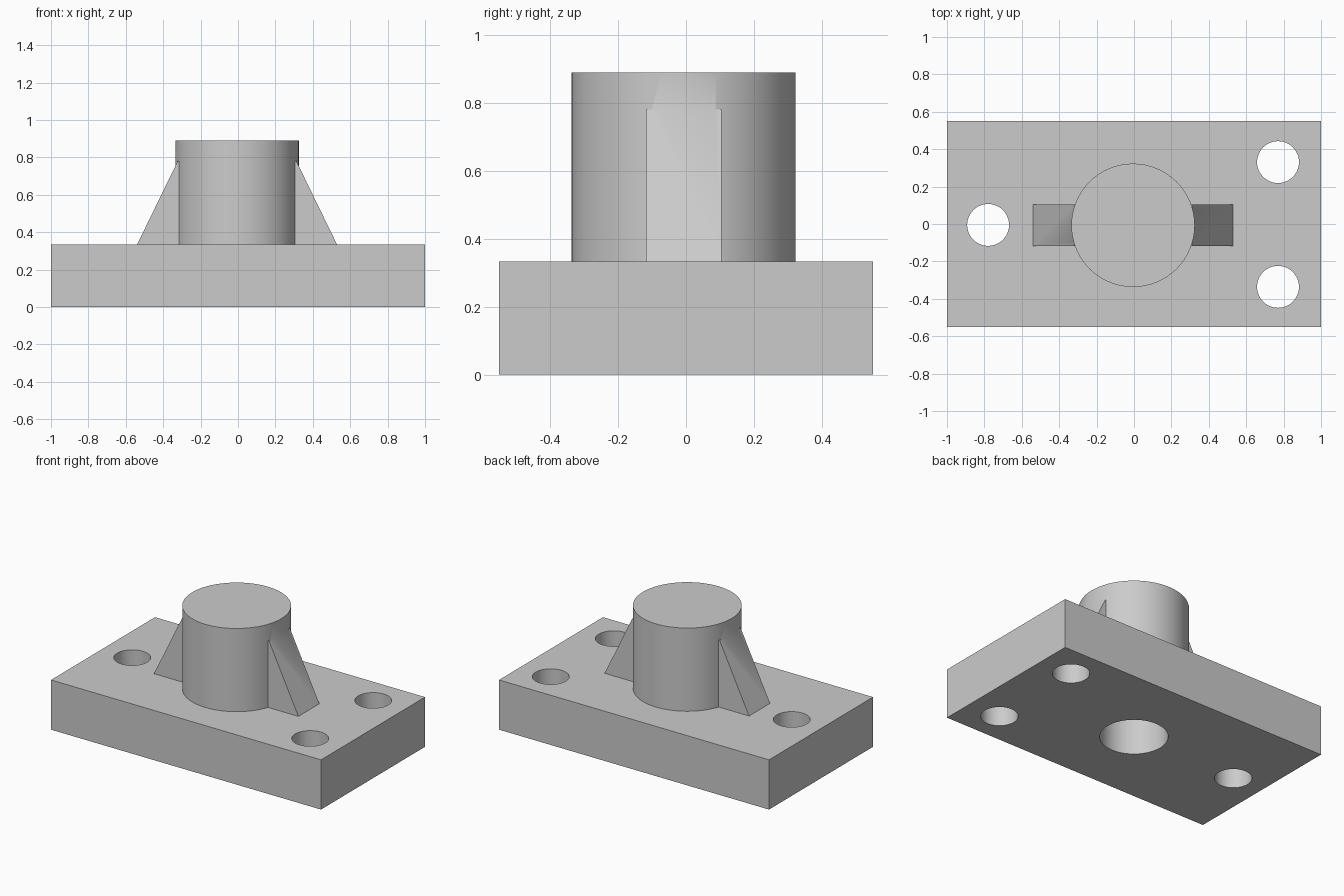
import bpy, bmesh
from mathutils import Matrix

if "Cube" in bpy.data.objects:
    bpy.data.objects.remove(bpy.data.objects["Cube"])

CX, CY = -0.005, -0.007      # boss axis
PLATE_TOP, BOSS_TOP, RIB_TOP = 0.333, 0.89, 0.78
BOSS_R, BORE_R, HOLE_R = 0.33, 0.205, 0.112


def make_object(name, bm):
    bmesh.ops.recalc_face_normals(bm, faces=bm.faces)
    mesh = bpy.data.meshes.new(name)
    bm.to_mesh(mesh)
    bm.free()
    obj = bpy.data.objects.new(name, mesh)
    bpy.context.collection.objects.link(obj)
    return obj


def cylinder(name, x, y, z0, z1, r, sides=64):
    bm = bmesh.new()
    bmesh.ops.create_cone(bm, cap_ends=True, segments=sides, radius1=r, radius2=r,
                          depth=z1 - z0, matrix=Matrix.Translation((x, y, (z0 + z1) / 2)))
    return make_object(name, bm)


def prism(name, profile, y0, y1):
    # Extrude an XZ profile along y
    bm = bmesh.new()
    face = bm.faces.new([bm.verts.new((x, y0, z)) for x, z in profile])
    ext = bmesh.ops.extrude_face_region(bm, geom=[face])
    moved = [v for v in ext["geom"] if isinstance(v, bmesh.types.BMVert)]
    bmesh.ops.translate(bm, verts=moved, vec=(0, y1 - y0, 0))
    return make_object(name, bm)


def boolean(target, other, operation):
    mod = target.modifiers.new(other.name, 'BOOLEAN')
    mod.operation = operation
    mod.solver = 'EXACT'
    mod.object = other
    bpy.context.view_layer.objects.active = target
    bpy.ops.object.modifier_apply(modifier=mod.name)
    bpy.data.objects.remove(other)


# Base plate
bracket = prism("mounting_bracket", [(-1, 0), (1, 0), (1, PLATE_TOP), (-1, PLATE_TOP)], -0.55, 0.55)

# Central boss
boolean(bracket, cylinder("boss", CX, CY, 0.1, BOSS_TOP, BOSS_R), 'UNION')

# Gusset ribs on both sides of the boss
for side in (-1, 1):
    profile = [(CX + side * x, z) for x, z in
               [(0.25, 0.2), (0.535, 0.2), (0.535, PLATE_TOP), (0.317, RIB_TOP), (0.25, RIB_TOP)]]
    boolean(bracket, prism("rib", profile, CY - 0.111, CY + 0.111), 'UNION')

# Three bolt holes through the plate
for x, y in ((-0.78, -0.005), (0.77, 0.331), (0.77, -0.336)):
    boolean(bracket, cylinder("bolt_hole", x, y, -0.1, 0.5, HOLE_R, 48), 'DIFFERENCE')

# Blind bore from below
boolean(bracket, cylinder("bore", CX, CY, -0.1, 0.77, BORE_R), 'DIFFERENCE')

# Smooth round walls, sharp edges
bpy.ops.object.select_all(action='DESELECT')
bracket.select_set(True)
bpy.context.view_layer.objects.active = bracket
bpy.ops.object.shade_smooth_by_angle()
